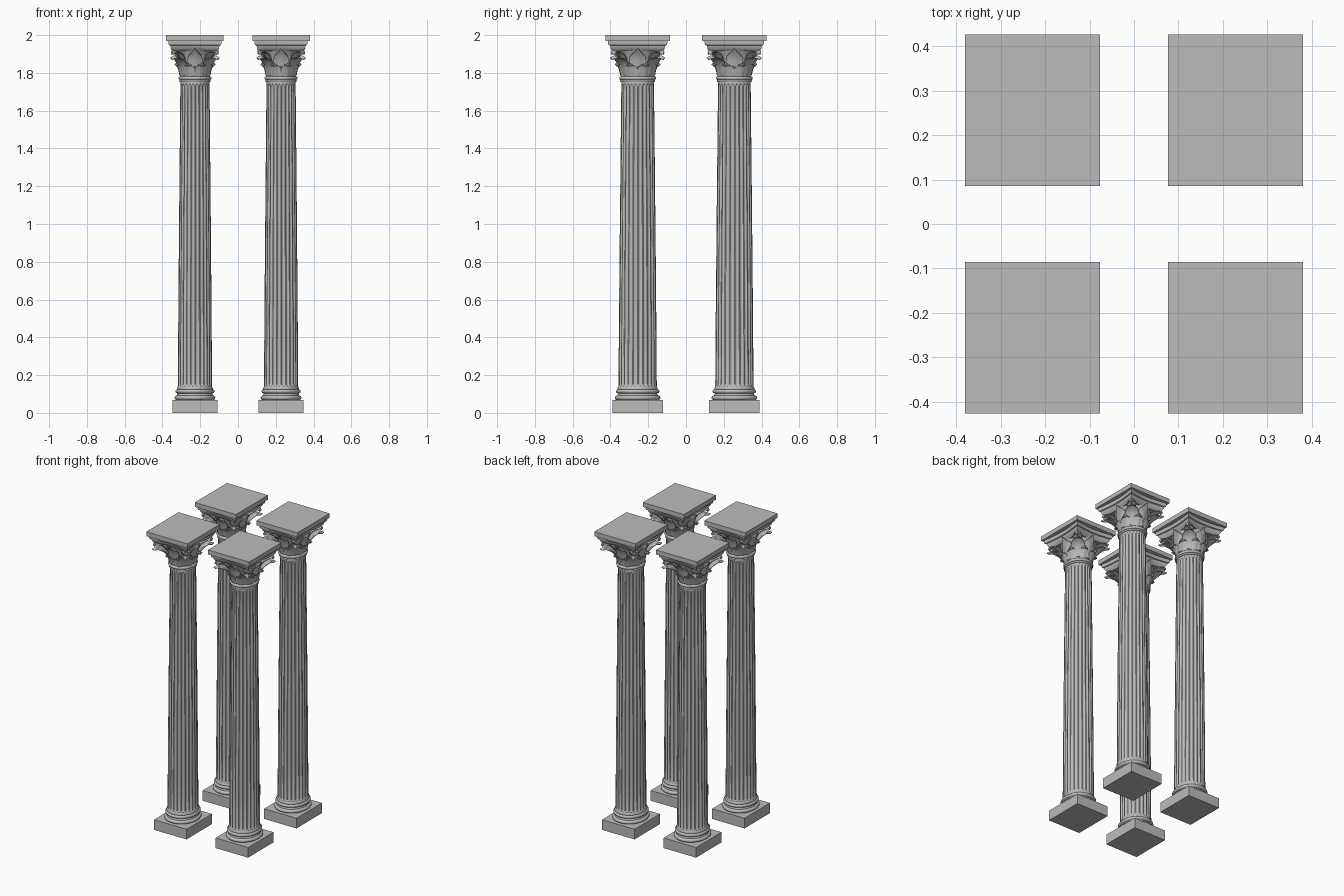
import bpy, bmesh
from math import sin, cos, pi, tau, radians

cube = bpy.data.objects.get("Cube")
if cube:
    bpy.data.objects.remove(cube, do_unlink=True)

stone = bpy.data.materials.new("grey_stone")
stone.use_nodes = True
GREY = (0.5, 0.5, 0.5, 1)
stone.diffuse_color = GREY
stone.node_tree.nodes["Principled BSDF"].inputs["Base Color"].default_value = GREY

STRETCH = 1.12            # columns are slightly deeper than wide
CENTRES = [(x, y) for x in (-0.228, 0.228) for y in (-0.256, 0.256)]


def place(name, bm, smooth=None):
    """Store one mesh and set a copy of it on each of the four columns."""
    bmesh.ops.recalc_face_normals(bm, faces=bm.faces)
    for v in bm.verts:
        v.co.y *= STRETCH
    mesh = bpy.data.meshes.new(name)
    bm.to_mesh(mesh)
    bm.free()
    mesh.materials.append(stone)
    for i, (x, y) in enumerate(CENTRES):
        ob = bpy.data.objects.new(f"{name}_{i + 1}", mesh)
        ob.location = (x, y, 0)
        bpy.context.collection.objects.link(ob)
    if smooth:
        bpy.ops.object.select_all(action="DESELECT")
        ob.select_set(True)
        bpy.context.view_layer.objects.active = ob
        bpy.ops.object.shade_smooth_by_angle(angle=radians(smooth))


def loft(bm, rings):
    """Skin closed rings of points and cap both ends."""
    loops = [[bm.verts.new(p) for p in ring] for ring in rings]
    n = len(loops[0])
    for a, b in zip(loops, loops[1:]):
        for i in range(n):
            j = (i + 1) % n
            bm.faces.new((a[i], a[j], b[j], b[i]))
    bm.faces.new(loops[0][::-1])
    bm.faces.new(loops[-1])


def square(h, z, dip=0.0, steps=1):
    """Square ring, its sides optionally hollowed towards the middle."""
    pts = []
    for k in range(4):
        c, s = cos(k * pi / 2), sin(k * pi / 2)
        for i in range(steps):
            t = i / steps
            x, y = h * (2 * t - 1), -h + dip * sin(pi * t)
            pts.append((x * c - y * s, x * s + y * c, z))
    return pts


def lathe(profile, sides=48):
    bm = bmesh.new()
    loft(bm, [[(r * cos(tau * i / sides), r * sin(tau * i / sides), z)
               for i in range(sides)] for r, z in profile])
    return bm


def roll(r, z, half, bulge):
    """Rounded moulding profile."""
    return [(r + bulge * cos(a), z + half * sin(a))
            for a in (pi * (k / 8 - 0.5) for k in range(9))]


# Plinth
bm = bmesh.new()
loft(bm, [square(0.12, 0), square(0.12, 0.068)])
place("plinth", bm)

# Base mouldings
place("base_moulding", lathe(
    roll(0.096, 0.08, 0.012, 0.012) + [(0.096, 0.094), (0.092, 0.102)]
    + roll(0.094, 0.114, 0.01, 0.009) + [(0.095, 0.126), (0.095, 0.132), (0.09, 0.14)]), 35)

# Fluted shaft
FLUTES, STEPS = 24, 8


def shaft_ring(z, depth):
    t = (z - 0.13) / 1.62
    r = 0.0905 - 0.0135 * t ** 1.2
    pts = []
    for i in range(FLUTES * STEPS):
        u = (i % STEPS) / STEPS
        groove = sin(pi * (u - 0.125) / 0.875) if u > 0.125 else 0
        rr = r - depth * 0.006 * groove
        a = tau * i / (FLUTES * STEPS)
        pts.append((rr * cos(a), rr * sin(a), z))
    return pts


ends = [(0, 0), (0.012, 0), (0.016, 0.6), (0.022, 1)]
bm = bmesh.new()
loft(bm, [shaft_ring(0.13 + d, f) for d, f in ends]
     + [shaft_ring(0.15 + 0.2 * k, 1) for k in range(1, 8)]
     + [shaft_ring(1.752 - d, f) for d, f in reversed(ends)])
place("fluted_shaft", bm, 30)

# Neck ring and bell of the capital
place("neck_ring", lathe(roll(0.079, 1.757, 0.006, 0.004)
                         + roll(0.08, 1.772, 0.009, 0.007)), 35)
place("capital_bell", lathe([(0.076, 1.775), (0.078, 1.82), (0.084, 1.86),
                             (0.096, 1.9), (0.112, 1.93)]), 40)


# Leaves of the capital
def leaf(bm, angle, path, width, tip=0.0):
    """Pointed leaf with a raised midrib, following a radius/height path."""
    rows, across, n = [], 6, len(path) - 1
    for k, (r, z) in enumerate(path):
        t = k / n
        w = width * (0.75 + 0.45 * sin(pi * t)) * (1 - t ** 4) + tip
        row = []
        for i in range(across + 1):
            s = 2 * i / across - 1
            rr = r - 0.012 * abs(s) - (0.003 if i % 2 else 0)
            a, x = angle, s * w
            row.append(bm.verts.new((rr * cos(a) - x * sin(a),
                                     rr * sin(a) + x * cos(a),
                                     z - 0.012 * t * abs(s))))
        rows.append(row)
    front = []
    for a, b in zip(rows, rows[1:]):
        for i in range(across):
            front.append(bm.faces.new((a[i], a[i + 1], b[i + 1], b[i])))
    bmesh.ops.recalc_face_normals(bm, faces=front)
    bmesh.ops.solidify(bm, geom=front, thickness=0.004)


lower = [(0.08, 1.778), (0.086, 1.8), (0.09, 1.825), (0.1, 1.845), (0.114, 1.853), (0.12, 1.846)]
middle = [(0.082, 1.79), (0.088, 1.83), (0.094, 1.865), (0.104, 1.895), (0.117, 1.918), (0.126, 1.932)]
corner = [(0.082, 1.79), (0.09, 1.825), (0.104, 1.855), (0.13, 1.882), (0.16, 1.893), (0.186, 1.882)]
bm = bmesh.new()
for k in range(8):
    leaf(bm, tau * (k + 0.5) / 8, lower, 0.028, 0.002)
    leaf(bm, tau * k / 8, corner if k % 2 else middle, 0.034, 0.002)
place("capital_leaves", bm, 35)

# Corner scrolls beneath the abacus
bm = bmesh.new()
for k in range(4):
    a = pi / 4 + k * pi / 2
    path = [(0.1, 1.87), (0.12, 1.9), (0.145, 1.918), (0.172, 1.922), (0.18, 1.908)]
    leaf(bm, a, path, 0.018, 0.006)
place("corner_scrolls", bm, 35)

# Hollow-sided abacus and square top slab
bm = bmesh.new()
loft(bm, [square(h, z, 0.014, 10) for h, z in
          ((0.112, 1.915), (0.12, 1.922), (0.128, 1.934), (0.131, 1.945),
           (0.138, 1.948), (0.14, 1.956), (0.14, 1.971))])
place("abacus", bm, 30)
bm = bmesh.new()
loft(bm, [square(0.152, 1.97), square(0.152, 2.0)])
place("top_slab", bm)
